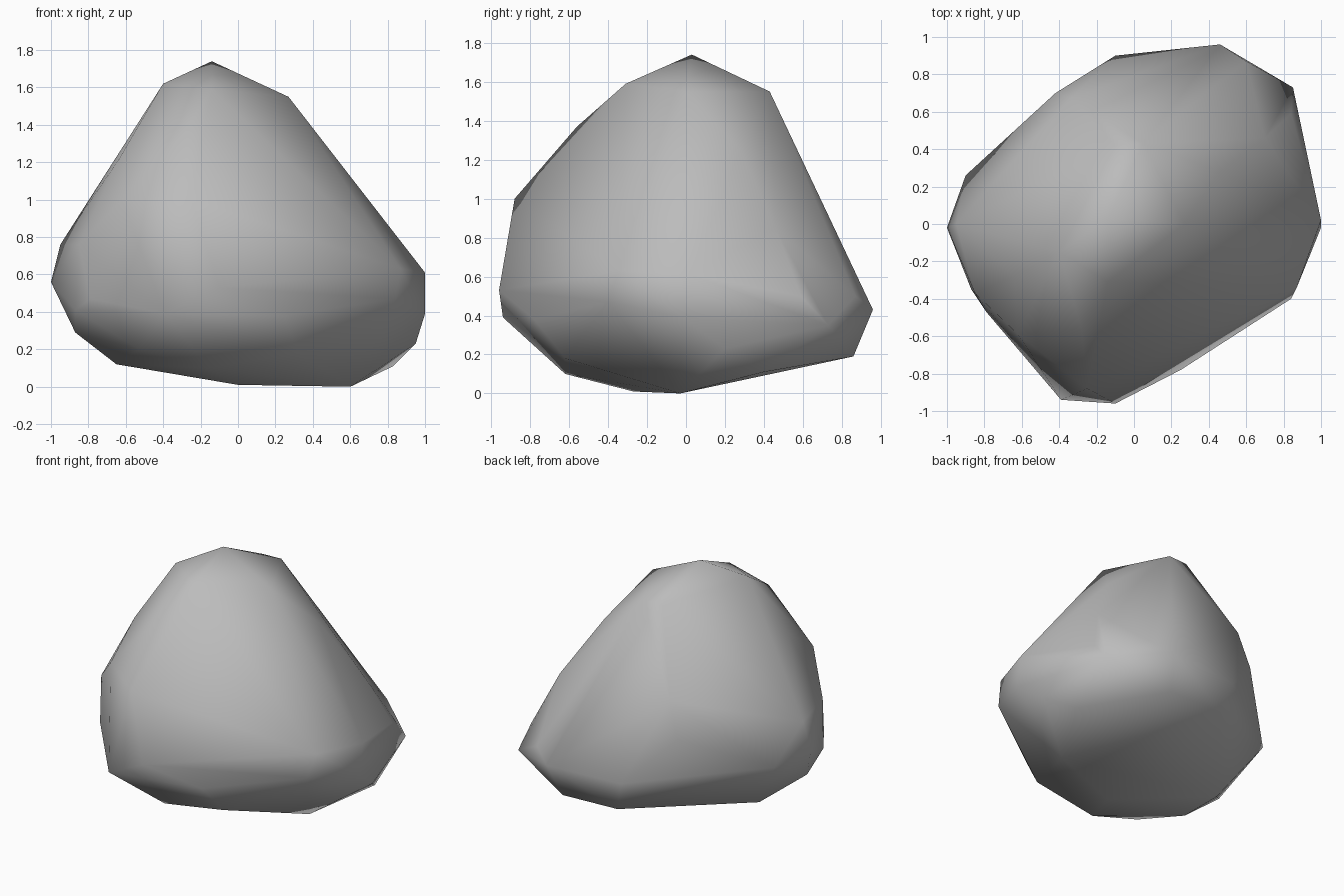
import bpy
import bmesh

default_cube = bpy.data.objects.get("Cube")
if default_cube:
    bpy.data.objects.remove(default_cube, do_unlink=True)


def make_material(name, colour):
    material = bpy.data.materials.new(name)
    material.use_nodes = True
    material.diffuse_color = colour
    material.node_tree.nodes["Principled BSDF"].inputs["Base Color"].default_value = colour
    return material


def hull_object(name, corner_groups, material):
    """Wrap a smooth-shaded convex skin around the given corner points."""
    builder = bmesh.new()
    for group in corner_groups:
        for corner in group:
            builder.verts.new(corner)
    result = bmesh.ops.convex_hull(builder, input=builder.verts[:])
    unused = set(result["geom_interior"]) | set(result["geom_unused"])
    leftovers = [item for item in unused if isinstance(item, bmesh.types.BMVert)]
    bmesh.ops.delete(builder, geom=leftovers, context="VERTS")
    bmesh.ops.recalc_face_normals(builder, faces=builder.faces[:])
    for face in builder.faces:
        face.smooth = True
    mesh = bpy.data.meshes.new(name)
    builder.to_mesh(mesh)
    builder.free()
    mesh.materials.append(material)
    boulder = bpy.data.objects.new(name, mesh)
    bpy.context.collection.objects.link(boulder)
    return boulder


# Blunt peak of the boulder
peak = [
    (-.14, .03, 1.74), (-.4, -.15, 1.62), (-.14, -.31, 1.59),
    (.27, 0, 1.55), (.05, .43, 1.55), (-.1, .42, 1.55),
]

# Sloping shoulders between the peak and the belly
shoulders = [
    (-.28, -.56, 1.37), (-.64, -.28, 1.21), (-.62, -.59, 1),
    (-.25, -.88, 1), (.46, .28, 1.25), (.7, .46, .85),
    (-.34, .67, 1), (-.85, -.37, .76),
]

# Widest band, listed around the boulder
belly = [
    (1, .02, .61), (1, -.02, .39), (.87, -.34, .63), (.84, -.4, .47),
    (.25, -.78, .38), (-.1, -.96, .53), (-.39, -.94, .39),
    (-.79, -.47, .47), (-.87, -.35, .41), (-1, -.02, .56),
    (-.95, 0, .76), (-.9, .26, .51), (-.42, .7, .75), (-.1, .9, .42),
    (.46, .96, .43), (.6, .87, .5), (.85, .73, .35), (.84, .59, .5),
]

# Tapered underside and the small resting area
underside = [
    (.95, .2, .23), (.83, .4, .11), (.4, .86, .19), (-.04, .85, .2),
    (-.87, -.16, .29), (-.53, -.6, .2), (-.16, -.62, .1),
    (.32, -.62, .18), (.6, -.03, 0), (0, -.27, .01),
    (-.65, -.25, .12), (-.65, .08, .12),
]

stone_grey = make_material("stone grey", (.5, .5, .5, 1))
hull_object("boulder", [peak, shoulders, belly, underside], stone_grey)
